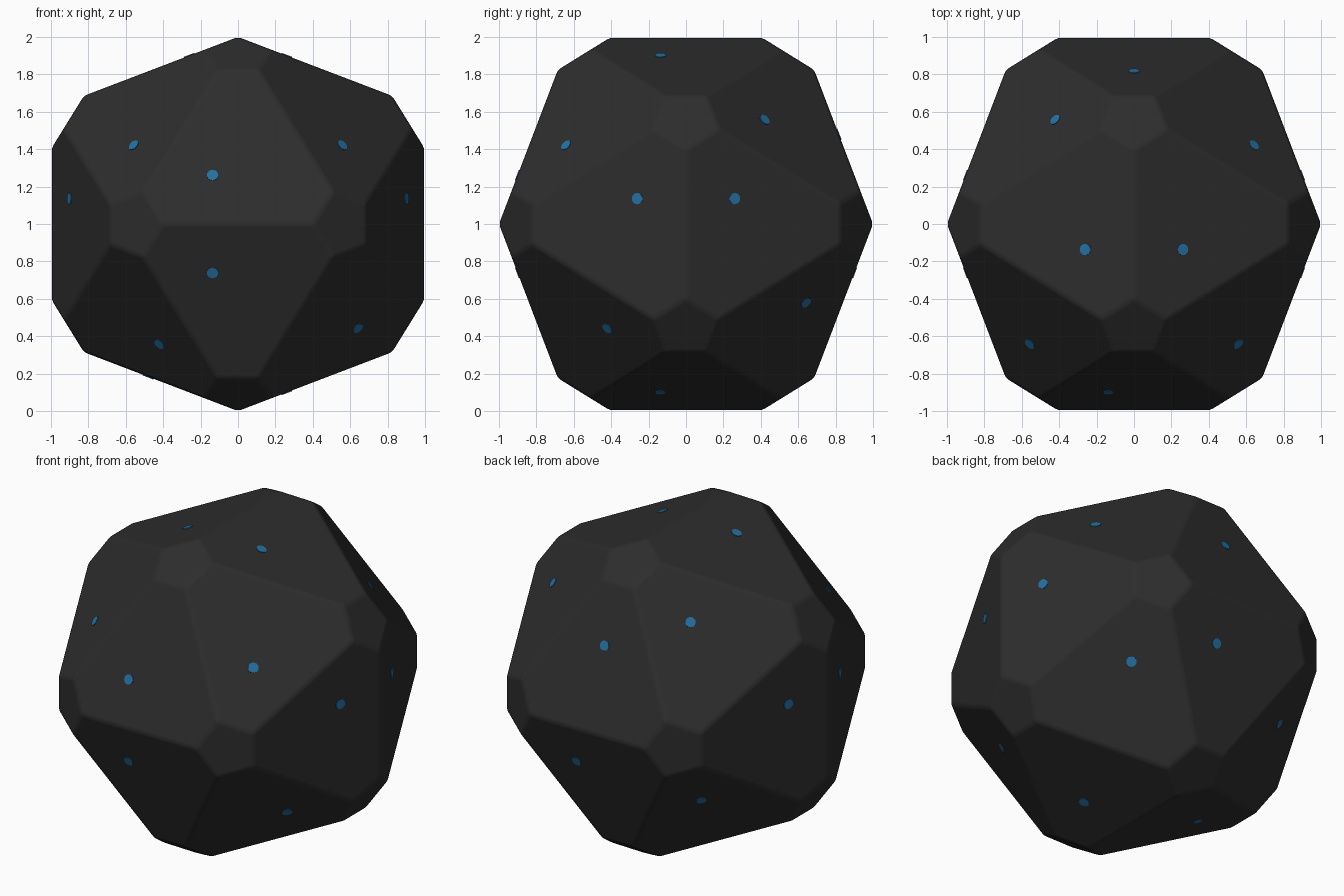
import bpy, bmesh, math
from itertools import product
from mathutils import Vector

if "Cube" in bpy.data.objects:
    bpy.data.objects.remove(bpy.data.objects["Cube"], do_unlink=True)

GOLD = (math.sqrt(5) - 1) / 2
LIFT = Vector((0, 0, 1))
SIGN = {"+": 1, "-": -1, "0": 0}


def material(name, rgb):
    m = bpy.data.materials.new(name)
    m.use_nodes = True
    m.diffuse_color = (*rgb, 1)
    bsdf = m.node_tree.nodes["Principled BSDF"]
    bsdf.inputs["Base Color"].default_value = (*rgb, 1)
    bsdf.inputs["Roughness"].default_value = 0.6
    return m


def corner(signs):
    """Icosahedron corner from its three signs, one of them 0."""
    z = signs.index("0")
    p = Vector((0, 0, 0))
    p[(z + 1) % 3] = SIGN[signs[(z + 1) % 3]] * GOLD
    p[(z + 2) % 3] = SIGN[signs[(z + 2) % 3]]
    return p


def face_centre(signs):
    """Centre of an icosahedron face from the signs of its direction."""
    if "0" not in signs:
        return Vector([SIGN[s] for s in signs]) * (1 + GOLD) / 3
    z = signs.index("0")
    p = Vector((0, 0, 0))
    p[(z + 1) % 3] = SIGN[signs[(z + 1) % 3]] * (2 + GOLD) / 3
    p[(z + 2) % 3] = SIGN[signs[(z + 2) % 3]] / 3
    return p


def finish(bm, name, mat):
    mesh = bpy.data.meshes.new(name)
    bm.to_mesh(mesh)
    bm.free()
    mesh.materials.append(mat)
    ob = bpy.data.objects.new(name, mesh)
    bpy.context.collection.objects.link(ob)
    return ob


charcoal = material("charcoal", (0.026, 0.026, 0.026))
blue = material("blue", (0.018, 0.16, 0.36))

# Body: icosahedron with its corners cut off
corners = [corner(p + "0" + q if k == 1 else ("0" + p + q if k == 0 else p + q + "0"))
           for k, p, q in product(range(3), "+-", "+-")]
bm = bmesh.new()
for a, b in product(corners, corners):
    if 0.1 < (a - b).length < 1.3:
        bm.verts.new(a.lerp(b, 0.176) + LIFT)
bmesh.ops.convex_hull(bm, input=bm.verts)
bmesh.ops.dissolve_limit(bm, angle_limit=0.02, verts=bm.verts, edges=bm.edges)
bmesh.ops.recalc_face_normals(bm, faces=bm.faces)
body = finish(bm, "body", charcoal)

# Softly rounded edges
bevel = body.modifiers.new("soft_edges", "BEVEL")
bevel.width = 0.02
bevel.segments = 3
bevel.limit_method = "NONE"
bevel.harden_normals = True
body.data.shade_smooth()

# Dots: one per large face, set off its centre toward one corner
dots = {
    "0-+": "--0", "0--": "--0", "0++": "0++", "0+-": "++0",
    "++0": "+0+", "+-0": "+0+", "-+0": "-0+", "--0": "-0+",
    "+0+": "0-+", "-0+": "0-+", "+0-": "0--", "-0-": "-0-",
    "+-+": "+-0", "--+": "--0", "+++": "+0+", "-++": "0++",
    "+--": "+0-", "---": "0--", "++-": "++0", "-+-": "-+0",
}
bm = bmesh.new()
for face, toward in dots.items():
    centre = face_centre(face)
    normal = centre.normalized()
    spot = centre.lerp(corner(toward), 0.22) + normal * 0.001 + LIFT
    frame = normal.to_track_quat("Z", "Y").to_matrix().to_4x4()
    frame.translation = spot
    bmesh.ops.create_cone(bm, cap_ends=True, segments=10, radius1=0.031,
                          radius2=0.031, depth=0.006, matrix=frame)
finish(bm, "dots", blue)
